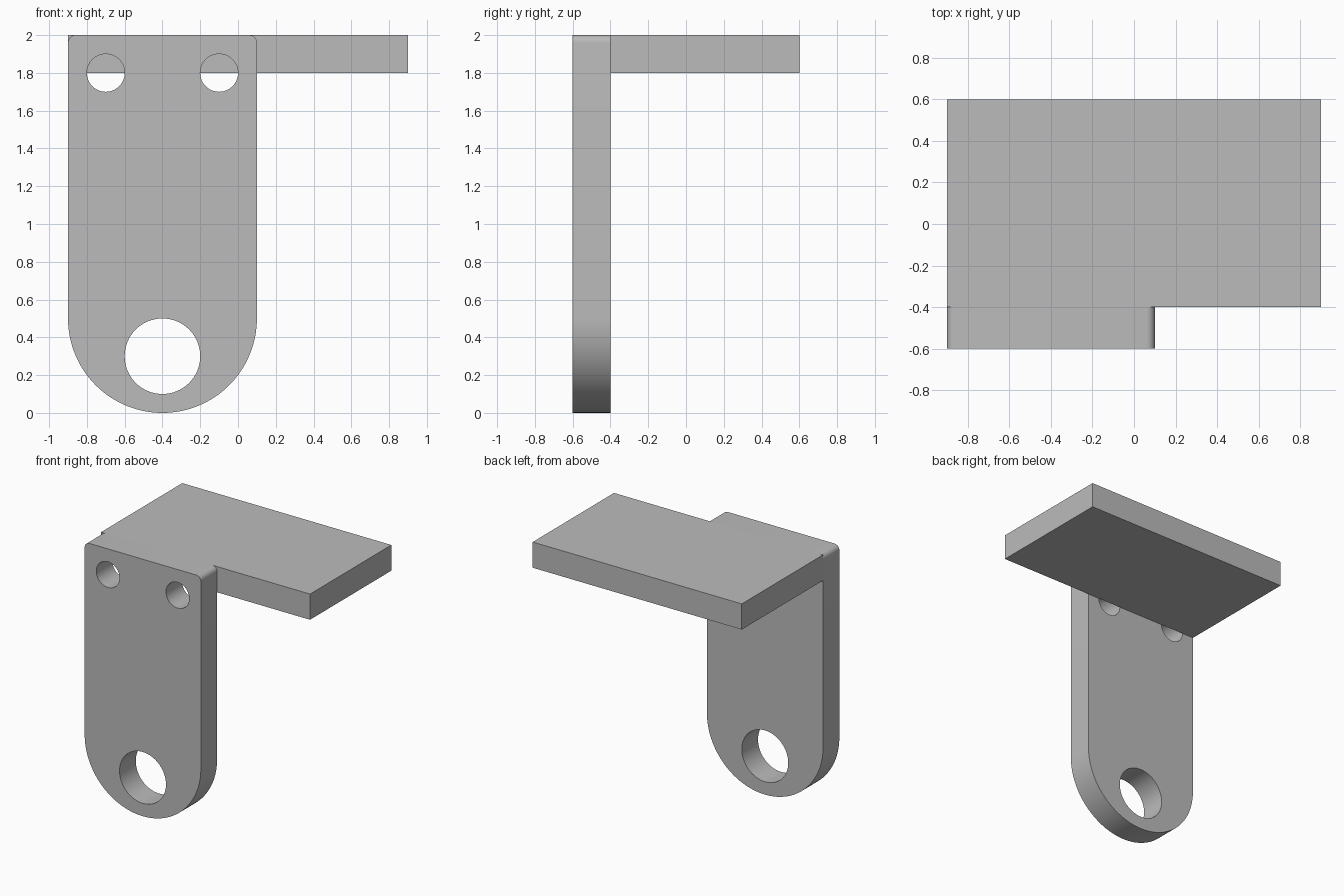
import bpy, bmesh
from math import pi, cos, sin, radians

cube = bpy.data.objects.get("Cube")
if cube:
    bpy.data.objects.remove(cube, do_unlink=True)

# Single plain grey material
GREY = (0.5, 0.5, 0.5, 1.0)
grey = bpy.data.materials.new("plain grey")
grey.use_nodes = True
grey.diffuse_color = GREY
grey.node_tree.nodes["Principled BSDF"].inputs["Base Color"].default_value = GREY

THICK = 0.2
LEFT, RIGHT, TOP = -0.9, 0.1, 2.0
FRONT, JOIN, BACK = -0.6, -0.4, 0.6
MID = (LEFT + RIGHT) / 2
CORNER = 0.04


def arc(cx, cz, r, start, end, steps):
    """Points on an arc in the front plane, both ends included."""
    angles = [start + (end - start) * i / steps for i in range(steps + 1)]
    return [(cx + r * cos(a), cz + r * sin(a)) for a in angles]


def circle(cx, cz, r, steps=64):
    return arc(cx, cz, r, 0, 2 * pi, steps)[:-1]


def extruded(name, loops, y0, depth):
    """Fill an outline with holes and extrude it backwards."""
    bm = bmesh.new()
    for loop in loops:
        verts = [bm.verts.new((x, y0, z)) for x, z in loop]
        for a, b in zip(verts, verts[1:] + verts[:1]):
            bm.edges.new((a, b))
    bmesh.ops.triangle_fill(bm, use_beauty=True, edges=bm.edges[:])
    ext = bmesh.ops.extrude_face_region(bm, geom=bm.faces[:], use_keep_orig=True)
    moved = [g for g in ext["geom"] if isinstance(g, bmesh.types.BMVert)]
    bmesh.ops.translate(bm, verts=moved, vec=(0, depth, 0))
    bmesh.ops.recalc_face_normals(bm, faces=bm.faces[:])
    mesh = bpy.data.meshes.new(name)
    bm.to_mesh(mesh)
    bm.free()
    mesh.materials.append(grey)
    obj = bpy.data.objects.new(name, mesh)
    bpy.context.collection.objects.link(obj)
    bpy.ops.object.select_all(action="DESELECT")
    obj.select_set(True)
    bpy.context.view_layer.objects.active = obj
    bpy.ops.object.shade_smooth_by_angle(angle=radians(30))
    return obj


# Hanging plate: round lower end, small rounded top corners, three holes
outline = (
    arc(MID, 0.5, 0.5, pi, 2 * pi, 64)
    + arc(RIGHT - CORNER, TOP - CORNER, CORNER, 0, pi / 2, 8)
    + arc(LEFT + CORNER, TOP - CORNER, CORNER, pi / 2, pi, 8)
)
holes = [circle(MID, 0.3, 0.2)] + [circle(MID + s * 0.3, 1.8, 0.1) for s in (-1, 1)]
extruded("hanging_plate", [outline] + holes, FRONT, THICK)

# Shelf: flat slab running back from the plate and past its side
slab = [(LEFT, TOP - THICK), (-LEFT, TOP - THICK), (-LEFT, TOP), (LEFT, TOP)]
extruded("shelf", [slab], JOIN, BACK - JOIN)
